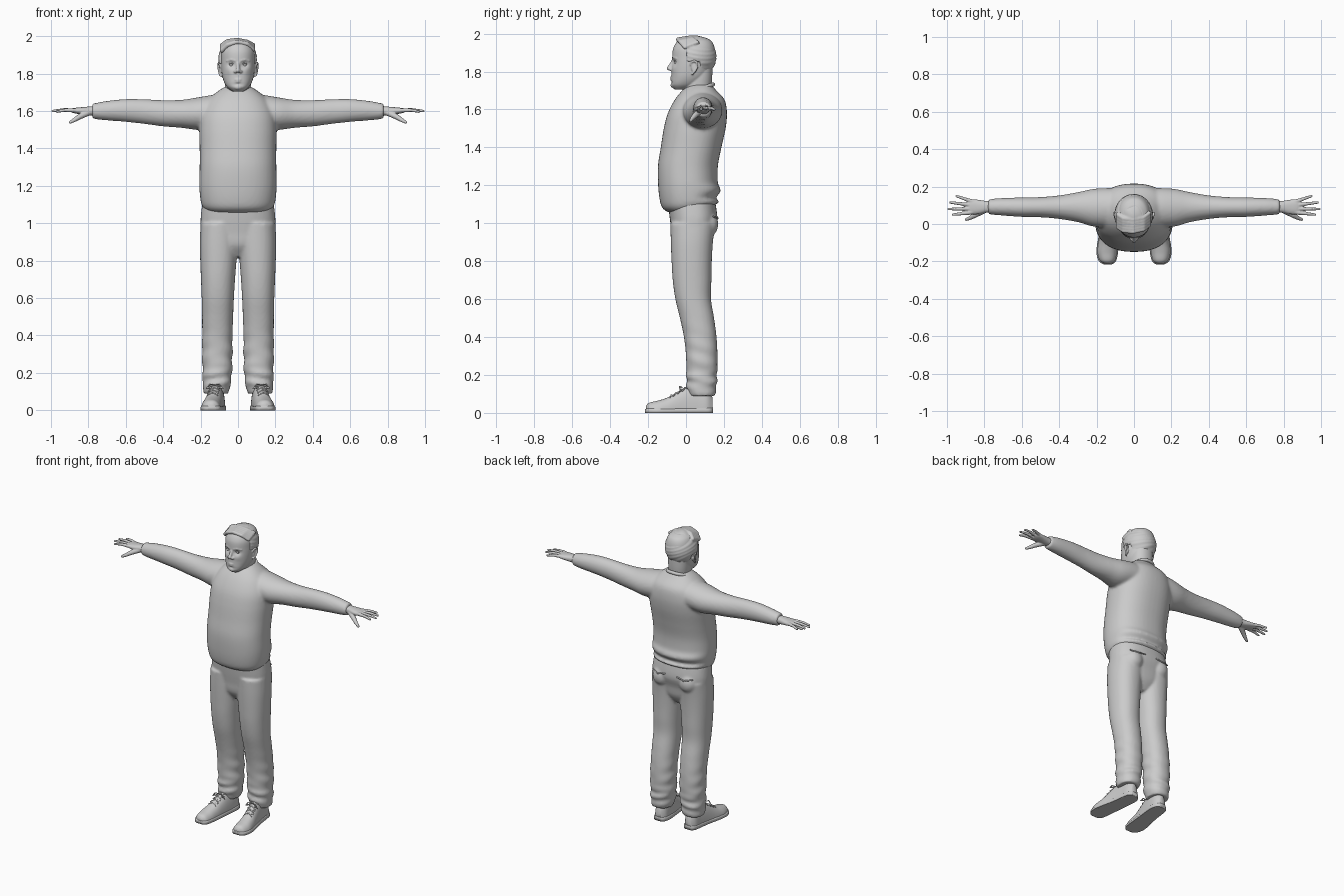
import bpy, bmesh
from math import sin, cos, pi, exp
from mathutils import Vector, Matrix


def gauss(v, c, w):
    return exp(-((v - c) / w) ** 2)


def catmull(a, b, c, d, t):
    return [0.5 * (2*q + (r-p)*t + (2*p-5*q+4*r-s)*t*t + (3*q-p-3*r+s)*t**3)
            for p, q, r, s in zip(a, b, c, d)]


def loft(bm, axis, rings, p=2.2, n=48, steps=6, flat=False, fn=None):
    """Skin smooth superellipse sections: (position, centre a, centre b, radius a, radius b)."""
    secs = []
    for i in range(len(rings) - 1):
        q = [rings[max(0, min(len(rings) - 1, i + k))] for k in (-1, 0, 1, 2)]
        secs += [catmull(*q, j / steps) for j in range(steps)]
    secs.append(rings[-1])
    loops = []
    for t, a, b, ra, rb in secs:
        loop = []
        for k in range(n):
            c, s = cos(2*pi*k/n), sin(2*pi*k/n)
            u = a + ra * (1 if c > 0 else -1) * abs(c) ** (2/p)
            v = b + rb * (1 if s > 0 else -1) * abs(s) ** (2/p)
            co = Vector({'x': (t, u, v), 'y': (u, t, v), 'z': (u, v, t)}[axis])
            if flat:
                co.z = max(co.z, 0)
            loop.append(bm.verts.new(fn(co) if fn else co))
        loops.append(loop)
    for A, B in zip(loops, loops[1:]):
        for k in range(n):
            bm.faces.new((A[k], A[(k+1) % n], B[(k+1) % n], B[k]))
    bm.faces.new(loops[0])
    bm.faces.new(loops[-1])


def ball(bm, c, r, sub=2):
    r = (r, r, r) if isinstance(r, (int, float)) else r
    m = Matrix.Translation(c) @ Matrix.Diagonal((*r, 1))
    return bmesh.ops.create_icosphere(bm, subdivisions=sub, radius=1, matrix=m)['verts']


def chain(bm, pts, r0, r1=None, n=8):
    """Tapered strand of overlapping balls along a polyline."""
    r1 = r0 if r1 is None else r1
    total = (len(pts) - 1) * n
    for i in range(total + 1):
        k = min(i // n, len(pts) - 2)
        co = Vector(pts[k]).lerp(Vector(pts[k+1]), i / n - k)
        ball(bm, co, r0 + (r1 - r0) * i / total)


def finish(name, bm, voxel=0, mirror=True, smooth=3):
    bmesh.ops.recalc_face_normals(bm, faces=bm.faces)
    for f in bm.faces:
        f.smooth = True
    me = bpy.data.meshes.new(name)
    bm.to_mesh(me)
    bm.free()
    ob = bpy.data.objects.new(name, me)
    bpy.context.collection.objects.link(ob)
    if mirror:
        ob.modifiers.new("mirror", 'MIRROR').use_mirror_merge = False
    if voxel:
        m = ob.modifiers.new("blend", 'REMESH')
        m.mode, m.voxel_size, m.use_smooth_shade = 'VOXEL', voxel, True
        s = ob.modifiers.new("smooth", 'SMOOTH')
        s.factor, s.iterations = 0.5, smooth
    return ob


# Sweater: torso with rolled folds at the lower back, plus sleeves
def folds(co):
    if co.y > 0.02:
        w = min(1, (co.y - 0.02) / 0.1)
        lift = 0.02 * abs(co.x)
        co.y += w * (0.016 * gauss(co.z, 1.175 + lift, 0.022) - 0.012 * gauss(co.z, 1.135, 0.012)
                     + 0.01 * gauss(co.z, 1.105, 0.014))
    if co.z < 1.12:
        co.z += 0.1 * (co.y + 0.1) * (1.12 - co.z) / 0.06
    return co


bm = bmesh.new()
loft(bm, 'z', [(1.055, 0, .01, .165, .10), (1.08, 0, .015, .188, .138), (1.12, 0, .015, .2, .153),
               (1.2, 0, .01, .207, .157), (1.3, 0, .01, .205, .158), (1.4, 0, .027, .205, .16),
               (1.5, 0, .046, .207, .163), (1.58, 0, .06, .2, .156), (1.65, 0, .072, .168, .132),
               (1.7, 0, .07, .115, .09), (1.73, 0, .075, .07, .06)], p=2.3, fn=folds)
loft(bm, 'x', [(.05, .09, 1.6, .1, .09), (.14, .087, 1.595, .105, .09), (.22, .087, 1.586, .1, .086),
               (.3, .09, 1.585, .08, .075), (.4, .09, 1.588, .063, .07), (.5, .09, 1.597, .054, .066),
               (.6, .09, 1.603, .052, .061), (.7, .092, 1.602, .047, .052),
               (.75, .092, 1.6, .043, .045), (.78, .092, 1.6, .039, .04)], p=2)
finish("sweater", bm, 0.009, smooth=5)

# Collar ring, tilted down at the front
bm = bmesh.new()
loop = [(.077 * cos(a*pi/16), .06 + .083 * sin(a*pi/16), 1.7 + .032 * sin(a*pi/16)) for a in range(33)]
chain(bm, loop, .012, n=3)
finish("collar", bm, 0.005, mirror=False)


# Trousers: hips, legs and rear pockets
def wrinkles(co):
    co.y += .006 * sin(co.z * 110 + co.x * 15) * gauss(co.z, .17, .06)
    co.x += .004 * sin(co.z * 70 + co.y * 20) * gauss(co.z, .25, .14)
    return co


bm = bmesh.new()
loft(bm, 'z', [(.82, 0, .035, .05, .06), (.88, 0, .033, .14, .098), (.95, 0, .035, .192, .11),
               (1.02, 0, .04, .2, .125), (1.11, 0, .03, .19, .125)], p=2.4)
loft(bm, 'z', [(.09, .118, .085, .066, .068), (.13, .115, .082, .073, .078), (.2, .111, .083, .078, .081),
               (.3, .111, .083, .081, .083), (.4, .11, .075, .081, .086), (.5, .109, .058, .083, .09),
               (.6, .108, .038, .086, .094), (.7, .107, .032, .091, .102), (.8, .105, .03, .097, .106),
               (.9, .102, .031, .102, .111), (1.0, .098, .036, .102, .118)], fn=wrinkles)
ball(bm, (.1, .115, .995), (.062, .055, .068), 4)
finish("trousers", bm, 0.009)

# Pocket openings
bm = bmesh.new()
chain(bm, [(.045, .163, 1.035), (.1, .168, 1.025), (.15, .145, 1.035)], .006)
finish("pocket_edges", bm, 0.004)

# Shoes: upper, sole and laces
bm = bmesh.new()
loft(bm, 'y', [(-.212, .14, 0, .02, .035), (-.195, .142, 0, .043, .053), (-.15, .143, 0, .054, .064),
               (-.1, .138, 0, .053, .08), (-.05, .13, 0, .05, .108), (0, .122, 0, .048, .135),
               (.06, .115, 0, .046, .145), (.11, .113, 0, .042, .13), (.14, .113, 0, .024, .08)],
     p=2.3, flat=True)
finish("shoe_uppers", bm)
bm = bmesh.new()
loft(bm, 'y', [(-.216, .14, 0, .022, .02), (-.198, .142, 0, .046, .024), (-.15, .143, 0, .058, .024),
               (-.08, .135, 0, .057, .024), (0, .122, 0, .052, .026), (.08, .113, 0, .05, .028),
               (.125, .113, 0, .041, .028), (.143, .113, 0, .022, .027)], p=6, flat=True)
finish("shoe_soles", bm)
bm = bmesh.new()
for i in range(4):
    y, z = -.085 + i * .024, .09 + i * .0135
    x = .136 - i * .004
    for s in (-1, 1):
        chain(bm, [(x - s*.027, y, z - .01), (x, y + .007, z + .004), (x + s*.027, y + .018, z - .002)], .004)
for s in (-1, 1):
    chain(bm, [(.125, -.02, .134), (.125 + s*.025, -.035, .14), (.125 + s*.045, -.03, .115),
               (.125 + s*.02, -.025, .125)], .004)
finish("shoe_laces", bm, 0.003, smooth=2)

# Hands: wrist, palm, fanned fingers and thumb
bm = bmesh.new()
loft(bm, 'x', [(.74, .092, 1.6, .03, .025), (.79, .092, 1.6, .031, .024), (.83, .091, 1.601, .038, .02),
               (.87, .092, 1.602, .04, .015), (.89, .092, 1.602, .03, .009)], p=2.3)
for ky, tx, ty, tz in ((.06, .975, .05, 1.597), (.081, .998, .08, 1.6),
                       (.103, .988, .115, 1.602), (.122, .955, .149, 1.6)):
    k = Vector((.883 if ky < .12 else .87, ky, 1.604))
    tip = Vector((tx - .007, ty, tz))
    chain(bm, [(.81, .092 + (ky - .092) * .5, 1.602), k], .014, .012)
    chain(bm, [k, k.lerp(tip, .5) + Vector((0, 0, .004)), tip], .0115, .007)
chain(bm, [(.8, .075, 1.592), (.85, .047, 1.568), (.875, .033, 1.552), (.897, .024, 1.54)], .018, .008)
finish("hands", bm, 0.0033, smooth=2)


# Head: face with eye sockets, nose, lips, brows, ears and neck
def sockets(co):
    if co.y < 0.02:
        ax = abs(co.x)
        co.y += .013 * gauss(ax, .035, .02) * gauss(co.z, 1.848, .016)
        co.y -= .004 * gauss(ax, .045, .02) * gauss(co.z, 1.815, .02)
        co.y += .006 * gauss(ax, 0, .03) * gauss(co.z, 1.742, .01)
    return co


bm = bmesh.new()
loft(bm, 'z', [(1.705, 0, -.025, .03, .035), (1.73, 0, -.005, .06, .074), (1.77, 0, .017, .08, .095),
               (1.82, 0, .03, .089, .105), (1.87, 0, .04, .092, .113), (1.92, 0, .042, .09, .11),
               (1.96, 0, .045, .073, .09), (1.98, 0, .045, .045, .055)], n=72, steps=10, fn=sockets)
loft(bm, 'z', [(1.62, 0, .065, .066, .07), (1.7, 0, .06, .067, .073),
               (1.77, 0, .068, .07, .07), (1.84, 0, .07, .07, .07)])
chain(bm, [(0, -.066, 1.862), (0, -.076, 1.84), (0, -.09, 1.817)], .008, .012)
ball(bm, (.013, -.08, 1.811), (.01, .011, .009))
chain(bm, [(0, -.078, 1.768), (.014, -.076, 1.768), (.026, -.067, 1.764)], .006, .003)
chain(bm, [(0, -.077, 1.757), (.013, -.074, 1.757), (.024, -.066, 1.762)], .007, .003)
ball(bm, (0, -.066, 1.728), (.024, .016, .016))
chain(bm, [(.014, -.066, 1.869), (.035, -.062, 1.875), (.058, -.048, 1.868)], .008, .006)
chain(bm, [(.092, .025, 1.835), (.1, .03, 1.852), (.104, .045, 1.857), (.106, .06, 1.848),
           (.104, .06, 1.825), (.099, .045, 1.8), (.093, .033, 1.787)], .006)
ball(bm, (.094, .044, 1.822), (.007, .017, .03))
finish("head", bm, 0.0042, smooth=2)

# Eyes and lids
bm = bmesh.new()
ball(bm, (.035, -.047, 1.848), .0135, 3)
finish("eyes", bm)
bm = bmesh.new()
chain(bm, [(.019, -.058, 1.847), (.03, -.0605, 1.855), (.041, -.0585, 1.855), (.052, -.047, 1.847)], .0035)
chain(bm, [(.019, -.058, 1.846), (.033, -.058, 1.839), (.052, -.047, 1.846)], .003)
finish("eyelids", bm, 0.0025, smooth=2)

# Hair: short cap tucked inside the head below the hairline, with a swept fringe
bm = bmesh.new()
centre = Vector((-.002, .048, 1.878))
for v in ball(bm, centre, (.103, .112, .112), 6):
    x, y, z = v.co
    line = -1 if z > 1.935 else .0 if z > 1.85 else .075
    if y < line or z < 1.79:
        v.co = centre + (v.co - centre) * .78
    else:
        v.co = centre + (v.co - centre) * (1 + .012 * sin(90 * x + 50 * y + 15 * sin(z * 20)))
for i in range(5):
    d = i * .016
    chain(bm, [(-.085, -.015 + d, 1.925 + d*.4), (-.055, -.035 + d, 1.954 + d*.3),
               (-.005, -.041 + d, 1.97 + d*.15), (.05, -.03 + d, 1.958 + d*.2),
               (.082, -.005 + d, 1.928 + d*.4)], .014, .011)
finish("hair", bm, 0.005, mirror=False)
